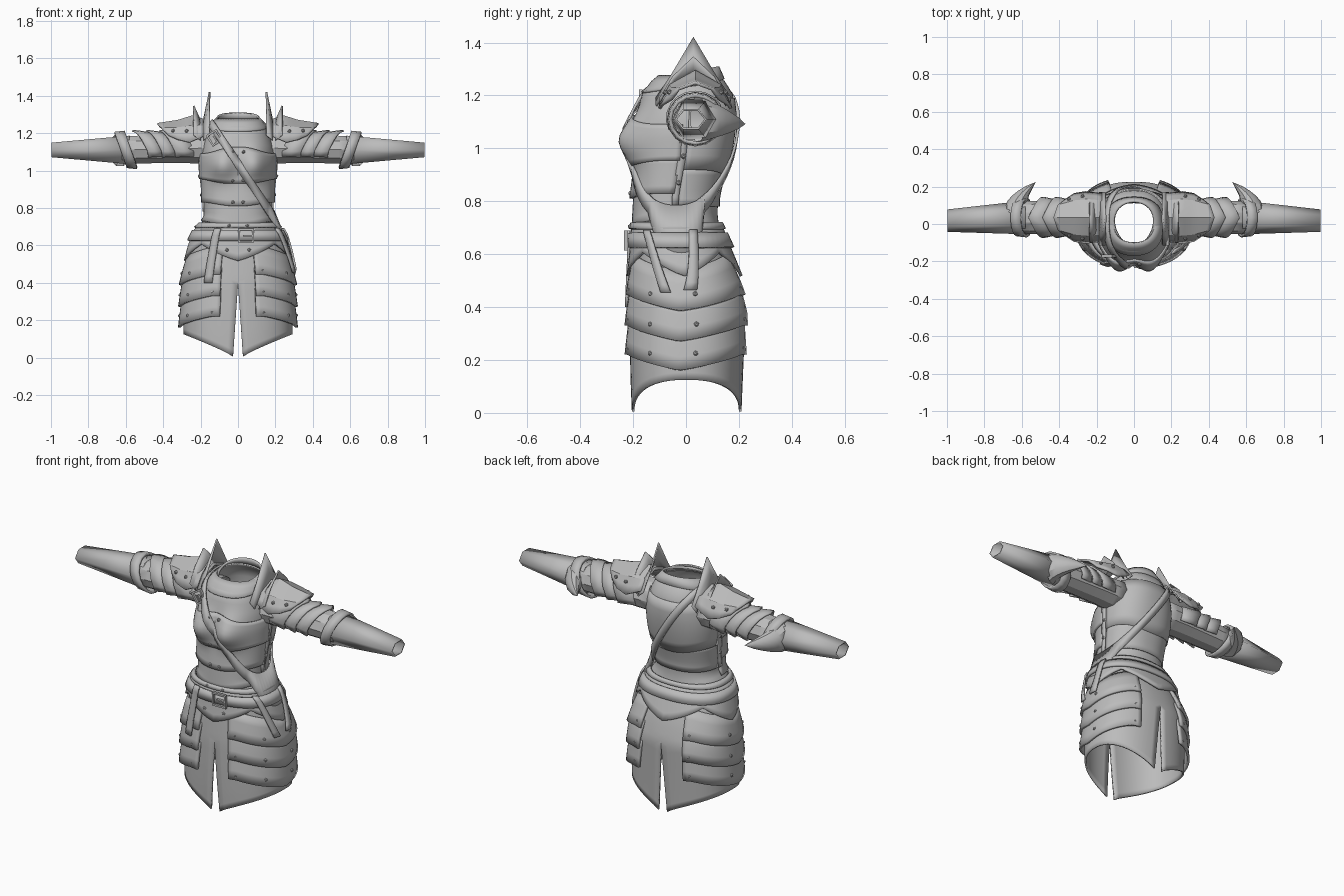
import bpy, bmesh, math
from mathutils import Vector, Matrix
from math import sin, cos, pi, radians

if "Cube" in bpy.data.objects:
    bpy.data.objects.remove(bpy.data.objects["Cube"])

steel = bpy.data.materials.new("grey steel")
steel.diffuse_color = (0.5, 0.5, 0.5, 1)
steel.use_nodes = True
steel.node_tree.nodes["Principled BSDF"].inputs["Base Color"].default_value = steel.diffuse_color

# body cross-sections: z, half width, front y, back y
BODY = [(0, .285, -.2, .205), (.13, .287, -.205, .21), (.25, .288, -.207, .215),
        (.4, .283, -.207, .222), (.5, .268, -.2, .195), (.6, .245, -.192, .158),
        (.66, .228, -.19, .135), (.7, .205, -.19, .122), (.75, .17, -.19, .115),
        (.82, .172, -.19, .118), (.9, .18, -.185, .14), (.97, .188, -.18, .16),
        (1.05, .195, -.18, .175), (1.12, .188, -.18, .182), (1.2, .165, -.165, .175),
        (1.25, .14, -.13, .145), (1.275, .11, -.1, .115)]


def lerp_table(table, t):
    t = max(table[0][0], min(table[-1][0], t))
    for a, b in zip(table, table[1:]):
        if t <= b[0]:
            k = (t - a[0]) / (b[0] - a[0])
            return [p + (q - p) * k for p, q in zip(a[1:], b[1:])]


def spow(v, e):
    return math.copysign(abs(v) ** e, v)


def body(th, z, off=0.0):
    """Point on the figure; th = 0 is the front, 90 degrees is +x."""
    w, yf, yb = lerp_table(BODY, z)
    x = (w + off) * spow(sin(th), .87)
    y = (yf + yb) / 2 - ((yb - yf) / 2 + off) * spow(cos(th), .87)
    if cos(th) > 0:                                   # bust
        s = .065 if z > 1.03 else .06
        y -= .07 * cos(th) ** .5 * math.exp(-((abs(x) - .09) / .075) ** 2 - ((z - 1.03) / s) ** 2 / 1.6)
    return Vector((x, y, z))


def finish(name, bm, thick=0.0, mirror=False, angle=32):
    me = bpy.data.meshes.new(name)
    bm.to_mesh(me)
    bm.free()
    me.materials.append(steel)
    ob = bpy.data.objects.new(name, me)
    bpy.context.collection.objects.link(ob)
    bpy.context.view_layer.objects.active = ob
    ob.select_set(True)
    bpy.ops.object.shade_smooth_by_angle(angle=radians(angle))
    ob.select_set(False)
    if mirror:
        ob.modifiers.new("mirror", 'MIRROR').merge_threshold = .0005
    if thick:
        s = ob.modifiers.new("thickness", 'SOLIDIFY')
        s.thickness, s.offset = thick, 0
    return ob


def surf(name, f, nu, nv, thick=.012, mirror=False, closed=False, angle=32):
    """Sheet from f(u, v), with u and v running from 0 to 1."""
    bm = bmesh.new()
    cols = nu if closed else nu + 1
    g = [[bm.verts.new(f(i / nu, j / nv)) for i in range(cols)] for j in range(nv + 1)]
    for j in range(nv):
        for i in range(nu):
            k = (i + 1) % cols
            bm.faces.new((g[j][i], g[j][k], g[j + 1][k], g[j + 1][i]))
    return finish(name, bm, thick, mirror, angle)


def plate(name, t0, t1, low, high, off, flare=0.0, nu=24, nv=5, **kw):
    """Plate wrapped on the body between two angles in degrees, flared at its lower edge."""
    def f(u, v):
        th = radians(t0 + (t1 - t0) * u)
        a, b = low(th), high(th)
        return body(th, a + (b - a) * v, off + flare * (1 - v))
    return surf(name, f, nu, nv, **kw)


def wave(th, n):
    """Triangle wave: 1 at th = 0, -1 halfway to the next peak."""
    t = (th * n / (2 * pi)) % 1
    return abs(t - .5) * 4 - 1


# torso and skirt
surf("torso", lambda u, v: body(2 * pi * u, .66 + .615 * v), 48, 26, .008, closed=True)


def skirt(u, v):
    zb = .005 + .12 * min(1, abs(sin(pi * u)) ** .8)
    z = zb + (.68 - zb) * v
    gap = .027 * max(0, .39 - z) / .39
    t0 = (gap / .285) ** (1 / .87)
    return body(t0 + (pi - 2 * t0) * u, z)


surf("skirt", skirt, 32, 20, .01, mirror=True)

# breast, belly and back plates
plate("breast_plate", -88, 88, lambda t: .955 - .025 * cos(t) ** 3, lambda t: 1.09 + .035 * abs(cos(t)) ** 6,
      .008, .008, 40, 8)
plate("upper_belly_plate", -88, 88, lambda t: .83 - .02 * cos(t) ** 4, lambda t: .97, .006, .012, 32)
plate("lower_belly_plate", -88, 88, lambda t: .73 - .03 * cos(t) ** 4, lambda t: .85, .002, .008, 32)
plate("back_plate", 92, 268, lambda t: .92 - .025 * cos(t) ** 4, lambda t: 1.19, .003, .005, 32)
plate("lower_back_plate", 92, 268, lambda t: .78, lambda t: .93, .002, .004, 32)
plate("side_seam", 86, 92, lambda t: .78, lambda t: 1.07, .012, 0, 2, 8, mirror=True)

# hip plate with pointed lower edge, and belt
plate("hip_plate", 0, 360, lambda t: .562 - .045 * wave(t, 4), lambda t: .705, .012, .008, 64, closed=True)
plate("waist_rim", 0, 360, lambda t: .695, lambda t: .718, .014, .008, 48, 1, closed=True)
plate("belt", 0, 360, lambda t: .625, lambda t: .68, .024, .005, 48, 1, closed=True)

# three overlapping thigh plates on each side
for i, z in enumerate((.385, .27, .16)):
    def low(t, z=z):
        return z + .06 * min(1, abs(t - radians(85)) / radians(62))
    plate(("upper", "middle", "lower")[i] + "_thigh_plate", 15, 157, low, lambda t, l=low: l(t) + .15,
          .008, .018, 32, 3, mirror=True, thick=.014)

# hanging straps
for name, a, b, z in (("front_hanging_strap", -23, -27, .4), ("side_hanging_strap", 56, 74, .455),
                      ("rear_hanging_strap", 105, 93, .465)):
    surf(name, lambda u, v: body(radians(b + (a - b) * v + (u - .5) * 9), z + (.69 - z) * v, .036), 2, 8, .01)


# diagonal chest strap
def chest_strap(u, v):
    th, z = 2 * pi * u, 1.0
    for _ in range(40):
        z = .5 * z + .5 * (1.0 + .07 * v - 1.5 * body(th, z, .02).x)
    return body(th, z, .02)


surf("chest_strap", chest_strap, 64, 1, .01, closed=True)


# buckles made of four bars
def buckle(name, loc, w, h, rot):
    bm = bmesh.new()
    for x, z, sx, sz in ((w, 0, .01, 2 * h), (-w, 0, .01, 2 * h), (0, h, 2 * w + .01, .01),
                         (0, -h, 2 * w + .01, .01), (w * .3, 0, w * 1.4, .008)):
        m = Matrix.Translation(loc) @ Matrix.Rotation(radians(rot), 4, 'Y') @ Matrix.Translation((x, 0, z))
        bmesh.ops.create_cube(bm, size=1, matrix=m @ Matrix.Diagonal((sx, .014, sz, 1)))
    finish(name, bm)


buckle("belt_buckle", body(radians(7), .652, .038), .038, .033, 0)
buckle("strap_buckle", body(radians(-35), 1.175, .032), .03, .028, 57)


# collar
def collar(u, v):
    t = 2 * pi * u
    a = body(t, 1.235 - .025 * cos(t), .008)
    b = Vector((.105 * sin(t) * (1 - .15 * cos(t)), .002 - .118 * cos(t), 1.28 - .028 * cos(t)))
    return a.lerp(b, v)


surf("collar", collar, 32, 2, .012, closed=True)


# arms: tubes along x from sections x, centre y, centre z, radius y, radius z
def tube(name, table, sides, nv, **kw):
    def f(u, v):
        x = table[0][0] + (table[-1][0] - table[0][0]) * v
        yc, zc, ry, rz = lerp_table(table, x)
        return Vector((x, yc + ry * cos(2 * pi * u), zc + rz * sin(2 * pi * u)))
    surf(name, f, sides, nv, mirror=True, closed=True, **kw)


tube("sleeve", [(.13, .03, 1.12, .095, .085), (.3, .033, 1.118, .09, .078), (.62, .035, 1.11, .082, .072)], 10, 6,
     thick=.008)
tube("forearm", [(.58, .035, 1.11, .086, .084), (.996, .018, 1.11, .056, .041)], 6, 1, thick=.008, angle=20)

# upper arm plates with points on top
for i, (x0, x1) in enumerate(((.27, .42), (.37, .49), (.44, .565))):
    def lame(u, v):
        a = radians(-115 + 230 * u)
        back = .085 * min(1, abs(a) / radians(100))
        r = .084 + .016 * v
        return Vector((x0 + (x1 - x0) * v - back * (.4 + .6 * v),
                       .035 + (r + .006) * sin(a), 1.113 + r * cos(a)))
    surf("upper_arm_plate_%d" % (i + 1), lame, 12, 2, .01, mirror=True)


# slanted elbow cuff and backward elbow spike
def cuff(u, v):
    t = 2 * pi * u
    return Vector((.572 + .055 * v + .033 * sin(t), .035 + (.1 - .006 * v) * cos(t),
                   1.11 + (.096 - .006 * v) * sin(t)))


def spike(u, v):
    t, k = 2 * pi * u, (1 - v) ** .75
    c = Vector((.63 + .03 * v - .135 * v * v, .045 + .18 * v, 1.112 - .02 * v))
    return c + Vector((.066 * k * cos(t), .03 * k * cos(t), .092 * k * sin(t)))


surf("elbow_cuff", cuff, 16, 1, .014, mirror=True, closed=True)
surf("elbow_spike", spike, 10, 6, 0, mirror=True, closed=True)

# shoulder plate: x ridge, z ridge, x edge, z edge, half depth
ROWS = [(0, .17, 1.265, .17, 1.19, .125), (.3, .24, 1.29, .26, 1.15, .135),
        (.6, .32, 1.265, .32, 1.165, .125), (1, .43, 1.248, .37, 1.185, .09)]
ARCH = [(0, -1, 0), (.25, -.7, .62), (.5, 0, 1), (.75, .7, .62), (1, 1, 0)]


def shoulder(u, v):
    xr, zr, xe, ze, d = lerp_table(ROWS, v)
    y, k = lerp_table(ARCH, u)
    return Vector((xe + (xr - xe) * k, .035 + d * y, ze + (zr - ze) * k))


surf("shoulder_plate", shoulder, 8, 10, .012, mirror=True, angle=25)


# upright pointed guards at the shoulder
def guard(name, x0, x1, tip, d, z_end):
    mid = 1.27
    arc = [(0, -1, z_end, z_end - .03), (.25, -.62, mid, 1.235), (.5, 0, tip, 1.262),
           (.75, .62, mid, 1.235), (1, 1, z_end, z_end - .03)]

    def f(u, v):
        y, zt, zb = lerp_table(arc, u)
        return Vector((x0 + (x1 - x0) * v, .028 + d * y, zb + (zt - zb) * v))
    surf(name, f, 4, 2, .008, mirror=True)


guard("inner_shoulder_guard", .185, .152, 1.42, .14, 1.19)
guard("outer_shoulder_guard", .2, .237, 1.345, .125, 1.19)

# rivets
bm = bmesh.new()
spots = [(6, 1.1, .018), (6, .945, .018), (6, .83, .02), (10, .705, .022), (10, .575, .022),
         (90, .97, .018), (90, .87, .018)]
for z in (.45, .335, .225):
    spots += [(23, z + .015, .023), (57, z, .025), (96, z, .025), (150, z + .02, .023)]
points = [body(radians(a), z, o) for a, z, o in spots]
points += [shoulder(u, v) + Vector((0, (u - .5) * .02, .006)) for u in (.16, .84) for v in (.4, .75)]
for p in points:
    for s in (1, -1):
        bmesh.ops.create_icosphere(bm, subdivisions=1, radius=.0105,
                                   matrix=Matrix.Translation((p.x * s, p.y, p.z)))
finish("rivets", bm)
